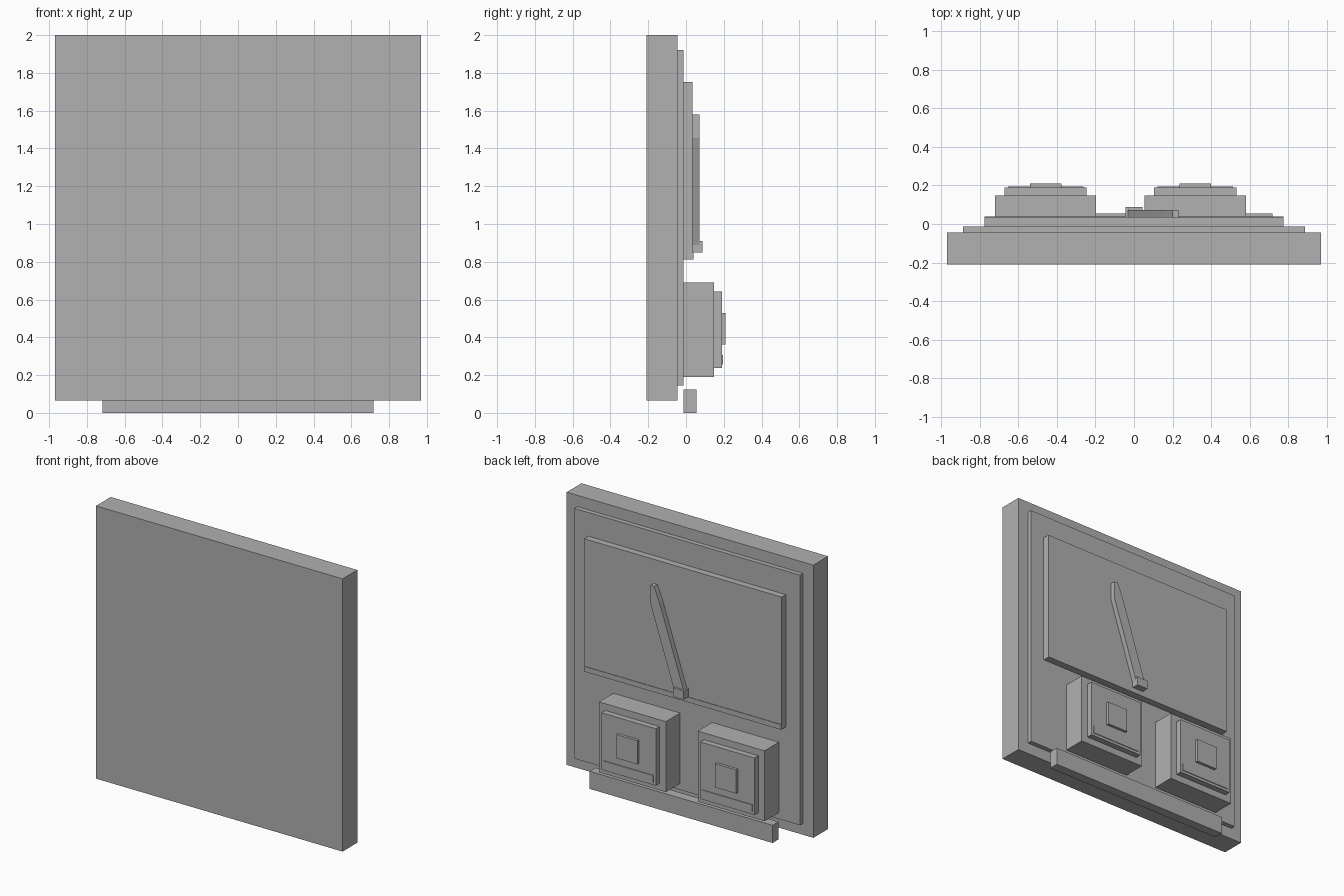
import bpy
import bmesh

cube = bpy.data.objects.get("Cube")
if cube:
    bpy.data.objects.remove(cube, do_unlink=True)

grey = bpy.data.materials.new("plain grey")
grey.use_nodes = True
colour = (0.44, 0.44, 0.44, 1)
grey.diffuse_color = colour
grey.node_tree.nodes["Principled BSDF"].inputs["Base Color"].default_value = colour


def plate(name, outline, y0, y1):
    """Extrude an x-z outline from y0 to y1."""
    bm = bmesh.new()
    face = bm.faces.new([bm.verts.new((x, y0, z)) for x, z in outline])
    new = bmesh.ops.extrude_face_region(bm, geom=[face])["geom"]
    verts = [v for v in new if isinstance(v, bmesh.types.BMVert)]
    bmesh.ops.translate(bm, verts=verts, vec=(0, y1 - y0, 0))
    bmesh.ops.recalc_face_normals(bm, faces=bm.faces)
    mesh = bpy.data.meshes.new(name)
    bm.to_mesh(mesh)
    bm.free()
    mesh.materials.append(grey)
    obj = bpy.data.objects.new(name, mesh)
    bpy.context.collection.objects.link(obj)
    return obj


def box(name, cx, half, y0, y1, z0, z1):
    """Box centred on cx, with the given half width."""
    a, b = cx - half, cx + half
    return plate(name, [(a, z0), (b, z0), (b, z1), (a, z1)], y0, y1)


# Layered panel
box("main_panel", 0, 0.968, -0.21, -0.045, 0.065, 2.0)
box("raised_panel", 0, 0.885, -0.045, -0.012, 0.145, 1.92)
box("bottom_ledge", 0, 0.718, -0.012, 0.055, 0.0, 0.125)

# Gauge with a thin strip along its lower edge
box("gauge_face", 0, 0.775, -0.012, 0.035, 0.812, 1.752)
box("gauge_strip", 0, 0.775, 0.035, 0.039, 0.812, 0.848)

# Tilted needle with a narrowing tip, and its hub
needle = [(-0.04, 0.88), (0.04, 0.88), (0.23, 1.455),
          (0.23, 1.58), (0.20, 1.58), (0.157, 1.475)]
plate("needle", needle, 0.035, 0.072)
box("needle_hub", 0, 0.043, 0.035, 0.087, 0.848, 0.91)

# Two stepped square buttons
for side, cx in (("left", 0.317), ("right", -0.458)):
    box(side + "_button_base", cx, 0.262, -0.012, 0.148, 0.19, 0.69)
    box(side + "_button_cap", cx, 0.213, 0.148, 0.19, 0.238, 0.642)
    box(side + "_button_strip", cx, 0.196, 0.19, 0.195, 0.257, 0.307)
    box(side + "_button_centre", cx, 0.082, 0.19, 0.21, 0.362, 0.53)
